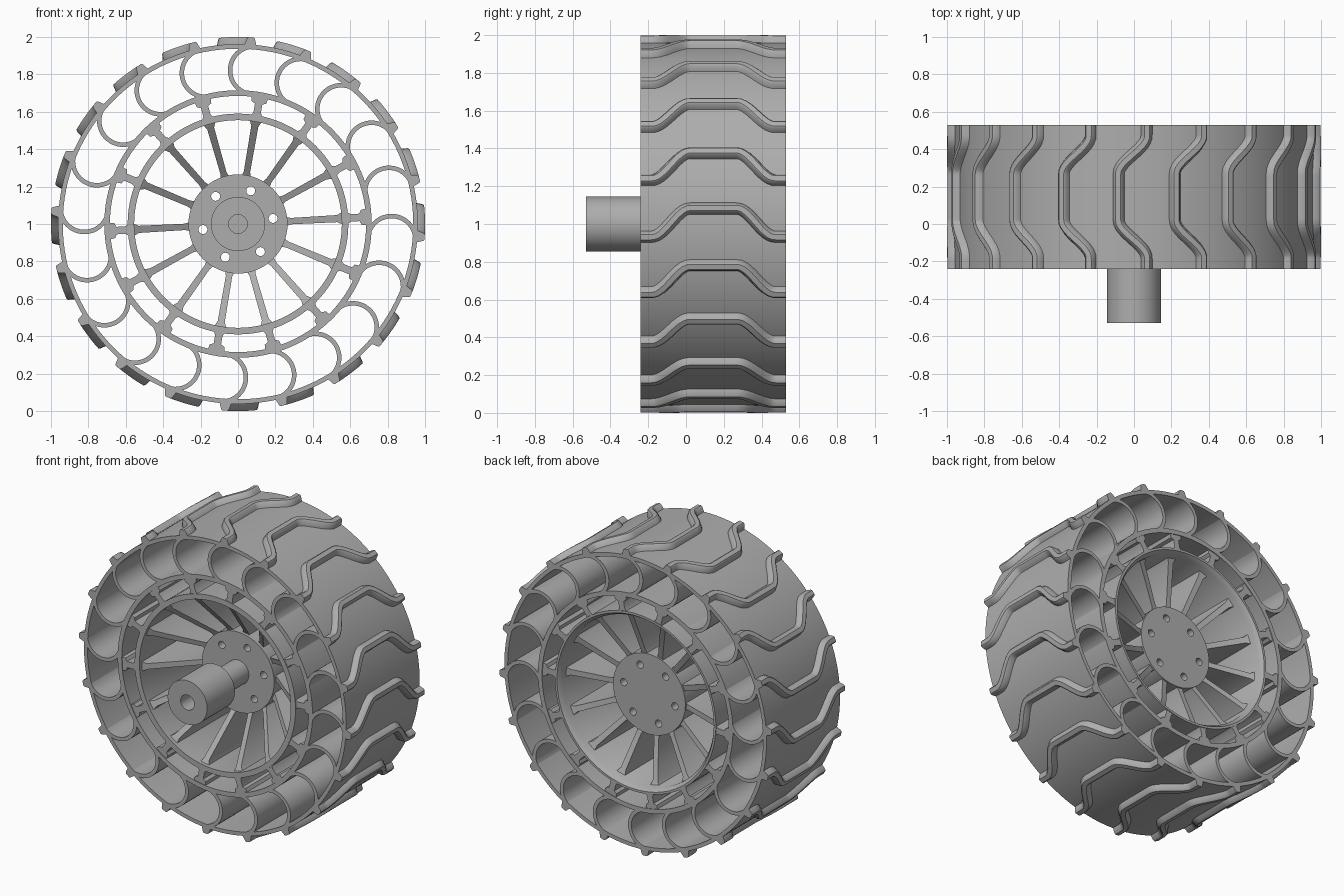
import bpy, bmesh
from math import sin, cos, pi, radians, sqrt, acos
from mathutils import Vector

cube = bpy.data.objects.get("Cube")
if cube:
    bpy.data.objects.remove(cube)

FRONT, BACK = -0.24, 0.53

grey = bpy.data.materials.new("plain_grey")
grey.use_nodes = True
colour = (0.42, 0.42, 0.42, 1)
grey.diffuse_color = colour
grey.node_tree.nodes["Principled BSDF"].inputs["Base Color"].default_value = colour


def place(u, t, y, angle):
    """Radial u, tangential t and depth y, turned round the axle."""
    return Vector((u * cos(angle) - t * sin(angle), y, 1 + u * sin(angle) + t * cos(angle)))


def loft(bm, sections, closed=False):
    """Skin a row of equal-sized loops, capped unless closed."""
    rows = [[bm.verts.new(p) for p in s] for s in sections]
    pairs = list(zip(rows, rows[1:])) + ([(rows[-1], rows[0])] if closed else [])
    for a, b in pairs:
        for i in range(len(a)):
            j = (i + 1) % len(a)
            bm.faces.new((a[i], a[j], b[j], b[i]))
    if not closed:
        bm.faces.new(rows[0])
        bm.faces.new(rows[-1])


def finish(bm, name):
    bmesh.ops.recalc_face_normals(bm, faces=bm.faces)
    mesh = bpy.data.meshes.new(name)
    bm.to_mesh(mesh)
    bm.free()
    mesh.materials.append(grey)
    obj = bpy.data.objects.new(name, mesh)
    bpy.context.collection.objects.link(obj)
    return obj


def smooth(obj, angle=35):
    bpy.ops.object.select_all(action='DESELECT')
    obj.select_set(True)
    bpy.context.view_layer.objects.active = obj
    bpy.ops.object.shade_smooth_by_angle(angle=radians(angle))


def lathe(name, profile, segments=128):
    bm = bmesh.new()
    loft(bm, [[place(r, 0, y, 2 * pi * k / segments) for r, y in profile]
              for k in range(segments)], closed=True)
    return finish(bm, name)


def tube(name, inner, outer, chamfer=0.0):
    obj = lathe(name, [(inner, FRONT), (outer, FRONT), (outer, BACK),
                       (inner + chamfer, BACK), (inner, BACK - 1.5 * chamfer - 0.001)])
    smooth(obj)


def repeat(name, count, phase, sections):
    """Lofted part repeated round the axle; sections hold (u, t, y) points."""
    bm = bmesh.new()
    for k in range(count):
        a = radians(phase) + 2 * pi * k / count
        loft(bm, [[place(*p, a) for p in s] for s in sections])
    smooth(finish(bm, name))


# Tyre skin, tyre inner ring and rim
tube("tyre_skin", 0.937, 0.962)
tube("tyre_inner_ring", 0.685, 0.715)
tube("rim", 0.555, 0.59, chamfer=0.02)

# Curved flexible webs between tyre skin and inner ring
half, sag = 0.125, 0.1
radius = (half ** 2 + sag ** 2) / (2 * sag)
sweep = acos((radius - sag) / radius)
webs = []
for i in range(19):
    a = sweep * (i / 9 - 1)
    row = []
    for r, y in ((radius - 0.012, FRONT), (radius + 0.012, FRONT),
                 (radius + 0.012, BACK), (radius - 0.012, BACK)):
        row.append((0.825 + r * sin(a), sag - radius + r * cos(a), y))
    webs.append(row)
repeat("tyre_webs", 20, -4, webs)


# Wavy raised treads
def wave(y):
    d = abs(y - 0.145)
    s = min(max((0.325 - d) / 0.2, 0), 1)
    return 0.155 * s * s * (3 - 2 * s)


treads = []
steps = 44
for i in range(steps + 1):
    y = FRONT + (BACK - FRONT) * i / steps
    slope = (wave(y + 0.002) - wave(y - 0.002)) / 0.004
    n = sqrt(1 + slope * slope)
    row = []
    for w, r in ((-0.036, 0.95), (-0.03, 0.968), (-0.021, 0.994), (-0.014, 1.0),
                 (0.014, 1.0), (0.021, 0.994), (0.03, 0.968), (0.036, 0.95)):
        arc = wave(y) + w / n
        row.append((r * cos(arc), r * sin(arc), y - w * slope / n))
    treads.append(row)
repeat("treads", 20, -4, treads)


def bar(rows):
    """Rectangular sections from radius, half width, front and back."""
    return [[(r, -w, f), (r, w, f), (r, w, b), (r, -w, b)] for r, w, f, b in rows]


# Blade spokes from hub to rim
repeat("spokes", 14, 3.1, bar([(0.25, 0.026, 0.03, 0.37), (0.285, 0.017, 0.01, 0.38),
                               (0.53, 0.019, -0.2, 0.45), (0.565, 0.036, -0.22, 0.47)]))

# Struts with lugs joining rim and tyre inner ring
repeat("rim_struts", 14, 3.1, bar([(0.58, 0.034, -0.235, 0.525), (0.605, 0.02, -0.235, 0.525),
                                   (0.65, 0.02, -0.235, 0.525), (0.66, 0.04, -0.235, 0.525),
                                   (0.69, 0.045, -0.235, 0.525)]))

# Hub with six bolt holes
HUB_FRONT, HUB_BACK = 0.0, 0.385
bm = bmesh.new()
loft(bm, [[place(0.265, 0, y, 2 * pi * k / 64) for k in range(64)] for y in (HUB_FRONT, HUB_BACK)])
hub = finish(bm, "hub")
bm = bmesh.new()
for k in range(6):
    turn = radians(9 + 60 * k)
    loft(bm, [[place(0.19 + 0.024 * cos(a), 0.024 * sin(a), y, turn)
               for a in (2 * pi * j / 16 for j in range(16))] for y in (-0.1, 0.5)])
cutter = finish(bm, "bolt_hole_cutter")
cutter.hide_render = True
cutter.hide_viewport = True
cut = hub.modifiers.new("bolt_holes", 'BOOLEAN')
cut.operation = 'DIFFERENCE'
cut.solver = 'EXACT'
cut.object = cutter
bpy.context.view_layer.objects.active = hub
hub.select_set(True)
bpy.ops.object.modifier_apply(modifier=cut.name)
bpy.data.objects.remove(cutter)
smooth(hub)

# Axle coupling with a blind bore and narrow neck
coupling = lathe("axle_coupling", [(0.001, -0.1), (0.05, -0.1), (0.05, -0.53), (0.145, -0.53),
                                   (0.145, -0.24), (0.08, -0.24), (0.08, 0.01), (0.001, 0.01)], 48)
smooth(coupling)
